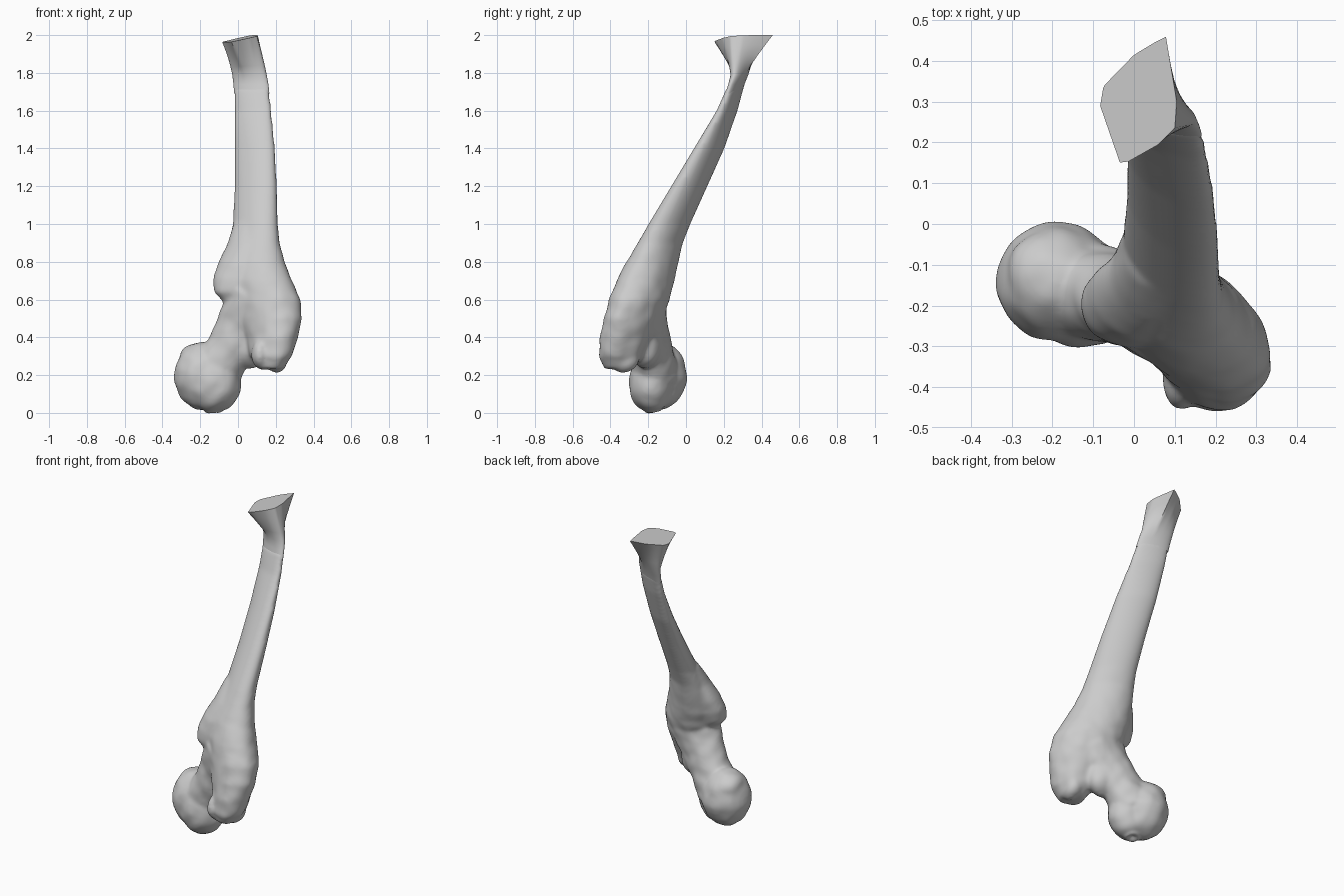
import bpy, bmesh, math
from mathutils import Vector, Matrix, noise

if "Cube" in bpy.data.objects:
    bpy.data.objects.remove(bpy.data.objects["Cube"])

SIDES = 60
ANGLES = [math.tau * i / SIDES for i in range(SIDES)]
bone = bpy.data.materials.new("bone grey")
bone.use_nodes = True
GREY = (0.6, 0.6, 0.6, 1)
bone.diffuse_color = GREY
bone.node_tree.nodes["Principled BSDF"].inputs["Base Color"].default_value = GREY


def ellipse(center, u, v):
    c, u, v = Vector(center), Vector(u), Vector(v)
    return [c + u * math.cos(a) + v * math.sin(a) for a in ANGLES]


def box_ring(z, x0, x1, y0, y1, skew):
    # ellipse that fills the given box, leaning along one diagonal by skew
    a, b = (x1 - x0) / 2, (y1 - y0) / 2
    return ellipse(((x0 + x1) / 2, (y0 + y1) / 2, z), (a, b * skew, 0), (0, b * math.sqrt(1 - skew ** 2), 0))


def loft(bm, rings):
    loops = [[bm.verts.new(p) for p in ring] for ring in rings]
    for a, b in zip(loops, loops[1:]):
        for i in range(SIDES):
            j = (i + 1) % SIDES
            bm.faces.new((a[i], a[j], b[j], b[i]))
    bm.faces.new(loops[0])
    bm.faces.new(loops[-1][::-1])


def ball(bm, center, radii):
    m = Matrix.Translation(center) @ Matrix.Diagonal((*radii, 1))
    bmesh.ops.create_uvsphere(bm, u_segments=32, v_segments=20, radius=1, matrix=m)


def finish(bm, name):
    bmesh.ops.recalc_face_normals(bm, faces=bm.faces)
    mesh = bpy.data.meshes.new(name)
    bm.to_mesh(mesh)
    bm.free()
    mesh.materials.append(bone)
    obj = bpy.data.objects.new(name, mesh)
    bpy.context.collection.objects.link(obj)
    return obj


def smooth(obj, degrees):
    bpy.ops.object.select_all(action='DESELECT')
    obj.select_set(True)
    bpy.context.view_layer.objects.active = obj
    bpy.ops.object.shade_smooth_by_angle(angle=math.radians(degrees))


# Shaft widening into the large outer knob: z, x range, y range, skew
bm = bmesh.new()
shaft = [
    (1.72, -.020, .163, .218, .302, -.72), (1.6, -.017, .175, .165, .270, -.7),
    (1.4, -.015, .193, .045, .200, -.62), (1.2, -.015, .203, -.075, .110, -.55),
    (1.0, -.024, .208, -.195, .020, -.48), (.9, -.045, .218, -.252, -.020, -.42),
    (.8, -.060, .243, -.312, -.042, -.36), (.7, -.060, .283, -.365, -.065, -.36),
    (.6, -.040, .328, -.403, -.090, -.38), (.5, .000, .334, -.432, -.130, -.37),
    (.4, .045, .312, -.453, -.180, -.32), (.3, .070, .282, -.460, -.230, -.2),
    (.235, .110, .240, -.430, -.290, 0)]
loft(bm, [box_ring(*s) for s in shaft])

# Inner knob, a wing growing out of the shaft
wing = [
    (1.0, -.020, .10, -.155, -.025, -.3), (.89, -.055, .11, -.235, -.060, -.3),
    (.79, -.105, .12, -.285, -.090, -.25), (.71, -.130, .12, -.300, -.110, -.15),
    (.64, -.124, .12, -.300, -.125, 0), (.59, -.080, .10, -.280, -.150, 0)]
loft(bm, [box_ring(*s) for s in wing])

# Neck, slanting down to the head
neck_u, neck_v = Vector((-.80, 0, .60)), Vector((0, 1, 0))
neck = [((.10, -.23, .58), .17, .12), ((.02, -.20, .44), .145, .10),
        ((-.045, -.18, .33), .125, .11), ((-.12, -.16, .22), .13, .12)]
loft(bm, [ellipse(c, neck_u * a, neck_v * b) for c, a, b in neck])
ball(bm, (.060, -.215, .365), (.110, .085, .130))

# Head and its rim
ball(bm, (-.190, -.141, .195), (.145, .143, .176))
ball(bm, (-.125, -.185, .160), (.140, .116, .157))
ball(bm, (-.226, -.125, .278), (.085, .100, .090))

# Lumps under the outer knob
ball(bm, (.205, -.330, .290), (.055, .080, .075))
ball(bm, (.115, -.385, .310), (.042, .070, .072))
raw = finish(bm, "bone_blank")

# Fuse the parts into one skin
remesh = raw.modifiers.new("fuse", 'REMESH')
remesh.mode = 'VOXEL'
remesh.voxel_size = .010
soften = raw.modifiers.new("soften", 'SMOOTH')
soften.factor = .5
soften.iterations = 14
fused = bpy.data.meshes.new_from_object(raw.evaluated_get(bpy.context.evaluated_depsgraph_get()))
bpy.data.objects.remove(raw)

# Rough, slightly lumpy joint end with a pit under the head
bm = bmesh.new()
bm.from_mesh(fused)
bm.normal_update()
pit = Vector((-.13, -.17, .005))
moves = []
for v in bm.verts:
    rough = max(0, min(1, (1 - v.co.z) / .5))
    push = .006 * rough * noise.noise(v.co * 14) + .003
    distance = (v.co - pit).length
    push += .006 * math.exp(-((distance - .035) / .012) ** 2) - .016 * math.exp(-(distance / .018) ** 2)
    moves.append(v.normal * push)
for v, move in zip(bm.verts, moves):
    v.co += move
smooth(finish(bm, "thigh_bone"), 60)

# Flared stump with a flat, angular top
outline = [(.105, .30), (.078, .462), (.0, .415), (-.075, .338), (-.083, .29), (-.032, .143), (.06, .195), (.10, .235)]
middle = Vector((.02, .30))


def top_point(a):
    d = Vector((math.cos(a), math.sin(a) - .35 * math.cos(a)))
    for p, q in zip(outline, outline[1:] + outline[:1]):
        p, q = Vector(p) - middle, Vector(q) - middle
        e = q - p
        det = d.cross(e)
        if abs(det) > 1e-9:
            r, s = p.cross(e) / det, p.cross(d) / det
            if r > 0 and -1e-6 <= s <= 1 + 1e-6:
                x, y = middle + d * r
                return Vector((x, y, min(2, 1.955 + .19 * (x + .083) + .05 * (y - .14))))


top = [top_point(a) for a in ANGLES]
waist = box_ring(1.79, -.030, .152, .236, .330, -.55)
rings = [box_ring(1.69, -.020, .166, .207, .296, -.72), box_ring(1.74, -.024, .161, .224, .310, -.68), waist]
for t in (.25, .5, .75, 1):
    k = t ** 1.1
    rings.append([Vector((*p.lerp(q, k).xy, p.z + (q.z - p.z) * t)) for p, q in zip(waist, top)])
bm = bmesh.new()
loft(bm, rings)
smooth(finish(bm, "flared_stump"), 60)
